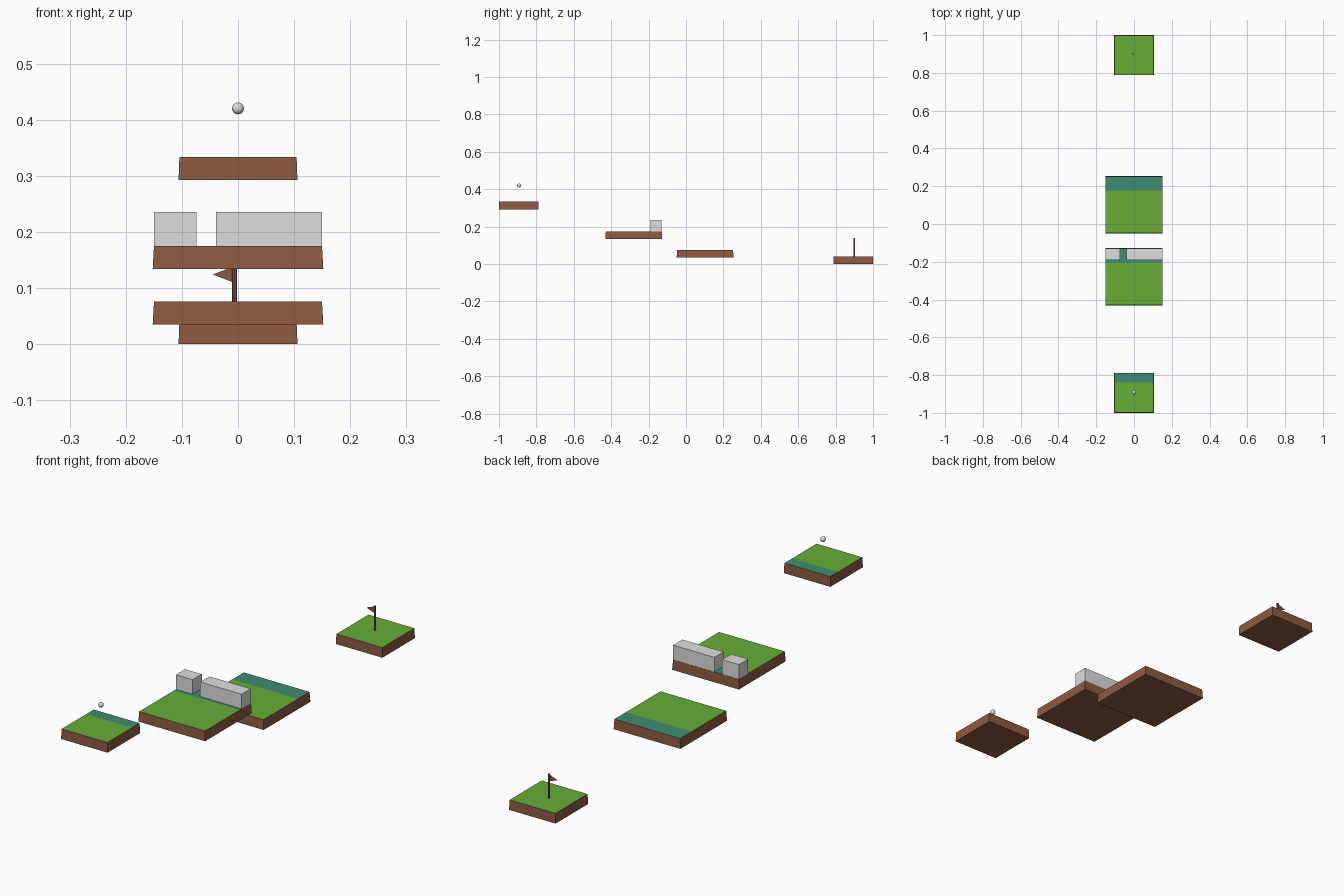
import bpy, bmesh, math

if "Cube" in bpy.data.objects:
    bpy.data.objects.remove(bpy.data.objects["Cube"])


def material(name, r, g, b):
    def lin(c):
        c /= 255
        return c / 12.92 if c <= 0.04045 else ((c + 0.055) / 1.055) ** 2.4
    m = bpy.data.materials.new(name)
    m.diffuse_color = (lin(r), lin(g), lin(b), 1)
    m.use_nodes = True
    m.node_tree.nodes["Principled BSDF"].inputs["Base Color"].default_value = m.diffuse_color
    return m


GRASS = material("grass_green", 103, 174, 53)
TEAL = material("teal_strip", 62, 140, 115)
DIRT = material("dirt_brown", 142, 90, 66)
GREY = material("light_grey", 222, 222, 222)


def finish(name, bm, *mats):
    bmesh.ops.recalc_face_normals(bm, faces=bm.faces[:])
    me = bpy.data.meshes.new(name)
    bm.to_mesh(me)
    bm.free()
    for m in mats:
        me.materials.append(m)
    ob = bpy.data.objects.new(name, me)
    bpy.context.collection.objects.link(ob)
    return ob


def box(bm, x0, x1, y0, y1, z0, z1):
    verts = bmesh.ops.create_cube(bm, size=1)["verts"]
    for v in verts:
        v.co = (x1 if v.co.x > 0 else x0,
                y1 if v.co.y > 0 else y0,
                z1 if v.co.z > 0 else z0)
    return verts


def platform(name, half, y, z, strip=None):
    """Slightly tapered dirt slab with a grass top and an optional teal back strip."""
    top, taper = z + 0.041, 0.985
    bm = bmesh.new()
    for v in box(bm, -half, half, y - half, y + half, z, top):
        if v.co.z > z + 0.01:
            v.co.x *= taper
            v.co.y = y + (v.co.y - y) * taper
    if strip is not None:
        bmesh.ops.bisect_plane(bm, geom=bm.verts[:] + bm.edges[:] + bm.faces[:],
                               plane_co=(0, strip, 0), plane_no=(0, 1, 0))
    bm.normal_update()
    for f in bm.faces:
        if f.normal.z > 0.9:
            back = strip is not None and f.calc_center_median().y > strip
            f.material_index = 2 if back else 1
        else:
            f.material_index = 0
    return finish(name, bm, DIRT, GRASS, TEAL)


# Four floating islands stepping down from the tee to the flag
platform("tee_island", 0.106, -0.894, 0.292, -0.839)
platform("wall_island", 0.152, -0.279, 0.134, -0.204)
platform("middle_island", 0.152, 0.102, 0.035, 0.177)
platform("hole_island", 0.106, 0.894, 0.0)

# Barrier with a gap
for name, x0, x1 in (("short_wall", -0.15, -0.074), ("long_wall", -0.039, 0.15)):
    bm = bmesh.new()
    box(bm, x0, x1, -0.19, -0.13, 0.175, 0.235)
    finish(name, bm, GREY)

# Ball hovering above the tee
bm = bmesh.new()
bmesh.ops.create_uvsphere(bm, u_segments=16, v_segments=10, radius=0.0105)
bmesh.ops.translate(bm, verts=bm.verts[:], vec=(0, -0.892, 0.42))
for f in bm.faces:
    f.smooth = True
finish("ball", bm, GREY)

# Flag pole
bm = bmesh.new()
bmesh.ops.create_cone(bm, cap_ends=True, segments=8, radius1=0.0045,
                      radius2=0.0045, depth=0.1)
bmesh.ops.translate(bm, verts=bm.verts[:], vec=(-0.006, 0.9, 0.09))
finish("flag_pole", bm, DIRT)

# Thin triangular flag
bm = bmesh.new()
bm.faces.new([bm.verts.new((x, 0.9, z)) for x, z in
              ((-0.006, 0.109), (-0.006, 0.139), (-0.045, 0.124))])
finish("flag", bm, DIRT)
